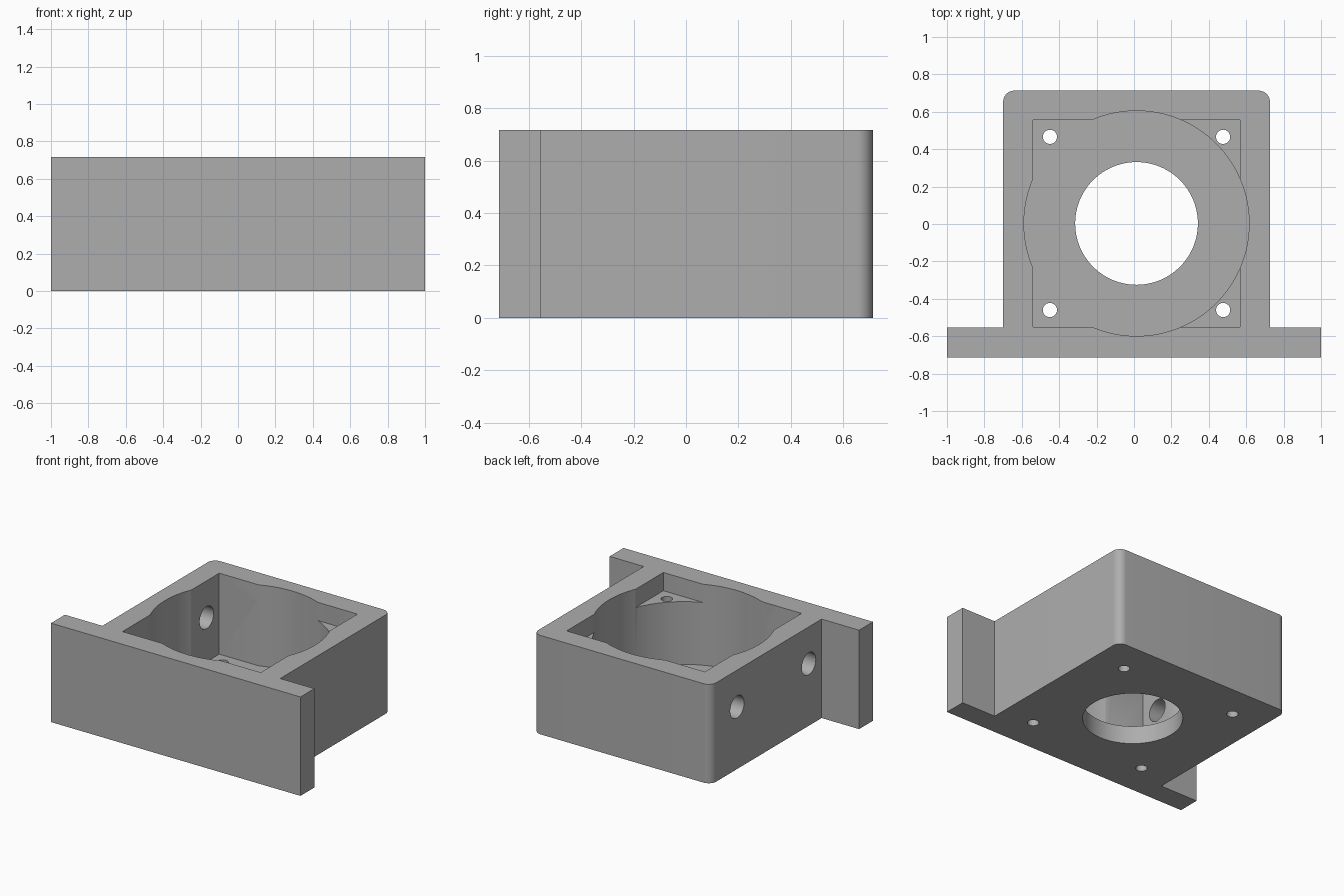
import bpy, bmesh, math
from mathutils import Matrix, Vector

if "Cube" in bpy.data.objects:
    bpy.data.objects.remove(bpy.data.objects["Cube"], do_unlink=True)

HEIGHT = 0.717
FLOOR = 0.13          # floor of the deep pocket
LEDGE = 0.585         # raised corner ledges
FRONT, BACK, STEP = -0.713, 0.713, -0.554
CX, CY = 0.0135, 0.003
HALF = 0.713          # half width of the body
POCKET = 0.554        # half width of the square pocket
RADIUS = 0.06         # rounded back corners

grey = bpy.data.materials.new("grey")
grey.use_nodes = True
grey.diffuse_color = (0.42, 0.42, 0.42, 1)
grey.node_tree.nodes["Principled BSDF"].inputs["Base Color"].default_value = grey.diffuse_color


def add_object(name, bm):
    bmesh.ops.recalc_face_normals(bm, faces=bm.faces)
    mesh = bpy.data.meshes.new(name)
    bm.to_mesh(mesh)
    bm.free()
    obj = bpy.data.objects.new(name, mesh)
    bpy.context.collection.objects.link(obj)
    return obj


def box(name, low, high):
    bm = bmesh.new()
    low, high = Vector(low), Vector(high)
    size = Matrix.Diagonal((high - low).to_4d())
    size[3][3] = 1
    bmesh.ops.create_cube(bm, size=1, matrix=Matrix.Translation((low + high) / 2) @ size)
    return add_object(name, bm)


def cylinder(name, centre, radius, depth, sides, axis="Z"):
    bm = bmesh.new()
    turn = Matrix.Rotation(math.pi / 2, 4, "Y") if axis == "X" else Matrix()
    bmesh.ops.create_cone(bm, cap_ends=True, segments=sides, radius1=radius, radius2=radius,
                          depth=depth, matrix=Matrix.Translation(centre) @ turn)
    return add_object(name, bm)


# Body and flange: one outline with rounded back corners, pulled upward
def corner(x, start):
    for i in range(13):
        a = math.radians(start + 90 * i / 12)
        yield x + RADIUS * math.cos(a), BACK - RADIUS + RADIUS * math.sin(a)


left, right = CX - HALF, CX + HALF
outline = [(-1, FRONT), (1, FRONT), (1, STEP), (right, STEP)]
outline += list(corner(right - RADIUS, 0)) + list(corner(left + RADIUS, 90))
outline += [(left, STEP), (-1, STEP)]
bm = bmesh.new()
base = bm.faces.new([bm.verts.new((x, y, 0)) for x, y in outline])
top = bmesh.ops.extrude_face_region(bm, geom=[base])["geom"]
bmesh.ops.translate(bm, vec=(0, 0, HEIGHT), verts=[v for v in top if isinstance(v, bmesh.types.BMVert)])
housing = add_object("motor_mount_housing", bm)
housing.data.materials.append(grey)

# Pockets: shallow square, deep half square, deep round bore, floor opening
x0, x1, y0, y1 = CX - POCKET, CX + POCKET, CY - POCKET, CY + POCKET
cutters = [
    box("shallow_square_cutter", (x0, y0, LEDGE), (x1, y1, 1)),
    box("deep_half_cutter", (x0, y0, FLOOR), (CX, y1, 1)),
    cylinder("round_pocket_cutter", (CX, CY, FLOOR + 0.5), 0.602, 1, 128),
    cylinder("floor_opening_cutter", (CX, CY, 0), 0.328, 1, 96),
]
# Screw holes in the four corners
for sx in (-1, 1):
    for sy in (-1, 1):
        cutters.append(cylinder("screw_hole_cutter", (CX + sx * 0.463, CY + sy * 0.463, 0.4), 0.038, 2, 32))
# Access holes through one side wall
for sy in (-1, 1):
    cutters.append(cylinder("side_hole_cutter", (-0.65, CY + sy * 0.41, 0.45), 0.08, 0.5, 48, "X"))

for cutter in cutters:
    cutter.hide_render = True
    mod = housing.modifiers.new(cutter.name, "BOOLEAN")
    mod.operation = "DIFFERENCE"
    mod.solver = "EXACT"
    mod.object = cutter

# Bake the cuts and remove the cutters
bpy.context.view_layer.update()
evaluated = housing.evaluated_get(bpy.context.evaluated_depsgraph_get())
baked = bpy.data.meshes.new_from_object(evaluated)
housing.modifiers.clear()
housing.data = baked
baked.name = "motor_mount_housing"
baked.materials.clear()
baked.materials.append(grey)
for cutter in cutters:
    bpy.data.objects.remove(cutter, do_unlink=True)

bpy.ops.object.select_all(action="DESELECT")
housing.select_set(True)
bpy.context.view_layer.objects.active = housing
bpy.ops.object.shade_smooth_by_angle(angle=math.radians(30))
